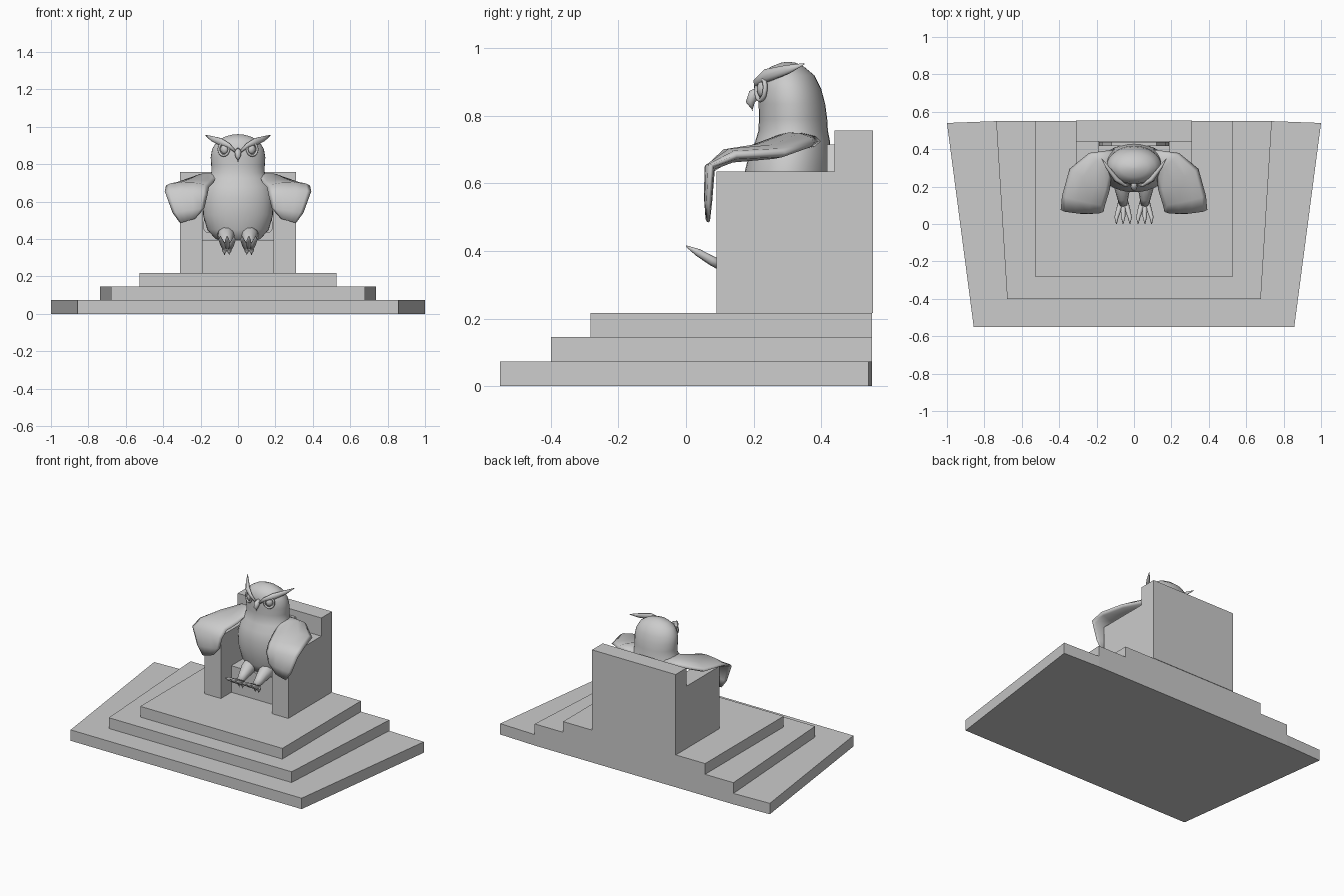
import bpy, bmesh, math
from mathutils import Vector

if "Cube" in bpy.data.objects:
    bpy.data.objects.remove(bpy.data.objects["Cube"])


def finish(name, bm, smooth=False, mirror=False):
    bmesh.ops.recalc_face_normals(bm, faces=bm.faces[:])
    me = bpy.data.meshes.new(name)
    bm.to_mesh(me)
    bm.free()
    ob = bpy.data.objects.new(name, me)
    bpy.context.collection.objects.link(ob)
    if smooth:
        for p in me.polygons:
            p.use_smooth = True
    if mirror:
        ob.modifiers.new("mirror", "MIRROR")
    return ob


def loft(name, rings, smooth=True, mirror=False):
    """Skin a list of equal-length point rings and cap both ends."""
    bm = bmesh.new()
    vs = [[bm.verts.new(p) for p in r] for r in rings]
    n = len(vs[0])
    for a, b in zip(vs, vs[1:]):
        for i in range(n):
            j = (i + 1) % n
            bm.faces.new((a[i], a[j], b[j], b[i]))
    bm.faces.new(vs[0])
    bm.faces.new(vs[-1])
    return finish(name, bm, smooth, mirror)


def ring(c, u, v, n):
    return [c + u * math.cos(2 * math.pi * i / n) + v * math.sin(2 * math.pi * i / n)
            for i in range(n)]


def prism(name, outline, z0, z1, mirror=False):
    return loft(name, [[(x, y, z) for x, y in outline] for z in (z0, z1)], False, mirror)


def rect(x0, x1, y0, y1):
    return [(x0, y0), (x1, y0), (x1, y1), (x0, y1)]


def tube(name, pts, radii, n=10, flat=1.0, mirror=True):
    """Tapered tube along points; flat scales the sideways radius."""
    pts = [Vector(p) for p in pts]
    rings = []
    for i, (p, r) in enumerate(zip(pts, radii)):
        t = (pts[min(i + 1, len(pts) - 1)] - pts[max(i - 1, 0)]).normalized()
        u = t.cross(Vector((0, 0, 1))).normalized()
        rings.append(ring(p, u * r * flat, u.cross(t) * r, n))
    return loft(name, rings, True, mirror)


def blade(name, rows, n=10):
    """Lens-section sheet; each row is (inner edge, outer edge, thickness)."""
    mids = [(Vector(a) + Vector(b)) / 2 for a, b, _ in rows]
    rings = []
    for i, (a, b, th) in enumerate(rows):
        t = mids[min(i + 1, len(mids) - 1)] - mids[max(i - 1, 0)]
        u = (Vector(b) - Vector(a)) / 2
        rings.append(ring(mids[i], u, t.cross(u).normalized() * th / 2, n))
    return loft(name, rings, True, True)


# Stepped dais
prism("bottom_step", [(-.857, -.55), (.857, -.55), (1, .54), (.735, .55),
                      (-.735, .55), (-1, .54)], 0, .073)
prism("middle_step", [(-.678, -.4), (.678, -.4), (.737, .55), (-.737, .55)], .073, .145)
prism("top_step", rect(-.527, .527, -.283, .55), .145, .217)

# Throne
prism("throne_arm", rect(.19, .31, .09, .44), .217, .635, mirror=True)
prism("throne_back", rect(-.31, .31, .44, .553), .217, .757)
prism("throne_seat", rect(-.19, .19, .2, .44), .217, .395)

# Owl body and head: height, half width, front y, back y
profile = [(.385, .08, .25, .36), (.40, .12, .21, .385), (.45, .165, .19, .41),
           (.53, .187, .175, .425), (.62, .19, .17, .43), (.68, .178, .185, .43),
           (.725, .158, .205, .426), (.755, .143, .214, .42), (.79, .143, .216, .418),
           (.835, .146, .215, .412), (.88, .139, .215, .40), (.92, .115, .224, .38),
           (.945, .075, .25, .35), (.957, .035, .28, .325), (.96, .005, .298, .304)]
loft("owl_body", [ring(Vector((0, (f + b) / 2, z)), Vector((w, 0, 0)),
                       Vector((0, (b - f) / 2, 0)), 32) for z, w, f, b in profile])

# Tail fan pressed against the throne back
loft("tail", [[(s * w, y, z) for s, y in ((-1, .418), (1, .418), (1, .439), (-1, .439))]
              for z, w in ((.435, .17), (.455, .188), (.6, .17), (.715, .12))], False)

# Wings resting on the arms and drooping in front
blade("wing", [((.09, .26, .725), (.09, .40, .725), .05),
               ((.12, .265, .73), (.24, .38, .722), .05),
               ((.13, .18, .70), (.345, .295, .69), .045),
               ((.155, .10, .678), (.385, .15, .685), .045),
               ((.163, .065, .635), (.392, .075, .655), .032),
               ((.18, .063, .565), (.35, .068, .54), .024),
               ((.23, .063, .508), (.31, .066, .485), .014)])

# Brow sweeping into the ear tuft
tube("ear_tuft", [(.012, .208, .865), (.05, .208, .9), (.095, .24, .92),
                  (.14, .30, .937), (.173, .35, .954)],
     [.006, .012, .02, .014, .002], flat=.7)

# Beak
tube("beak", [(0, .225, .878), (0, .2, .862), (0, .19, .84), (0, .197, .815)],
     [.012, .018, .014, .002], mirror=False)


# Eyes: a raised rim around a flattened ball
def eye_frame():
    nrm = Vector((.42, -.9, .05)).normalized()
    u = nrm.cross(Vector((0, 0, 1))).normalized()
    return Vector((.073, .227, .88)), u, u.cross(nrm), nrm


c, u, v, nrm = eye_frame()
loft("eye", [ring(c + nrm * .016 * math.sin(a), u * .022 * math.cos(a),
                  v * .026 * math.cos(a), 16) for a in (-.6, 0, .4, .8, 1.2, 1.5)], mirror=True)
bm = bmesh.new()
loops = []
for k in range(6):
    a = 2 * math.pi * k / 6
    s = .007 * math.cos(a)
    loops.append([bm.verts.new(p) for p in
                  ring(c + nrm * (.006 + .007 * math.sin(a)), u * (.03 + s), v * (.034 + s), 20)])
for k in range(6):
    p, q = loops[k], loops[(k + 1) % 6]
    for i in range(20):
        j = (i + 1) % 20
        bm.faces.new((p[i], p[j], q[j], q[i]))
finish("eye_rim", bm, True, True)

# Legs and feet
tube("leg", [(.065, .26, .43), (.062, .19, .415), (.06, .14, .385), (.057, .105, .365)],
     [.05, .042, .03, .022])
for i, (x0, x1) in enumerate([(.045, .022), (.057, .058), (.07, .094)]):
    tube("toe_%d" % i, [(x0, .115, .352), ((x0 + x1) / 2, .075, .372),
                        (x1, .035, .396), (x1, .0, .415)], [.016, .014, .011, .002], 8)
for i, x in enumerate((.047, .072)):
    tube("back_claw_%d" % i, [(x, .11, .36), (x, .12, .335), (x, .115, .315)],
         [.014, .012, .002], 8)
